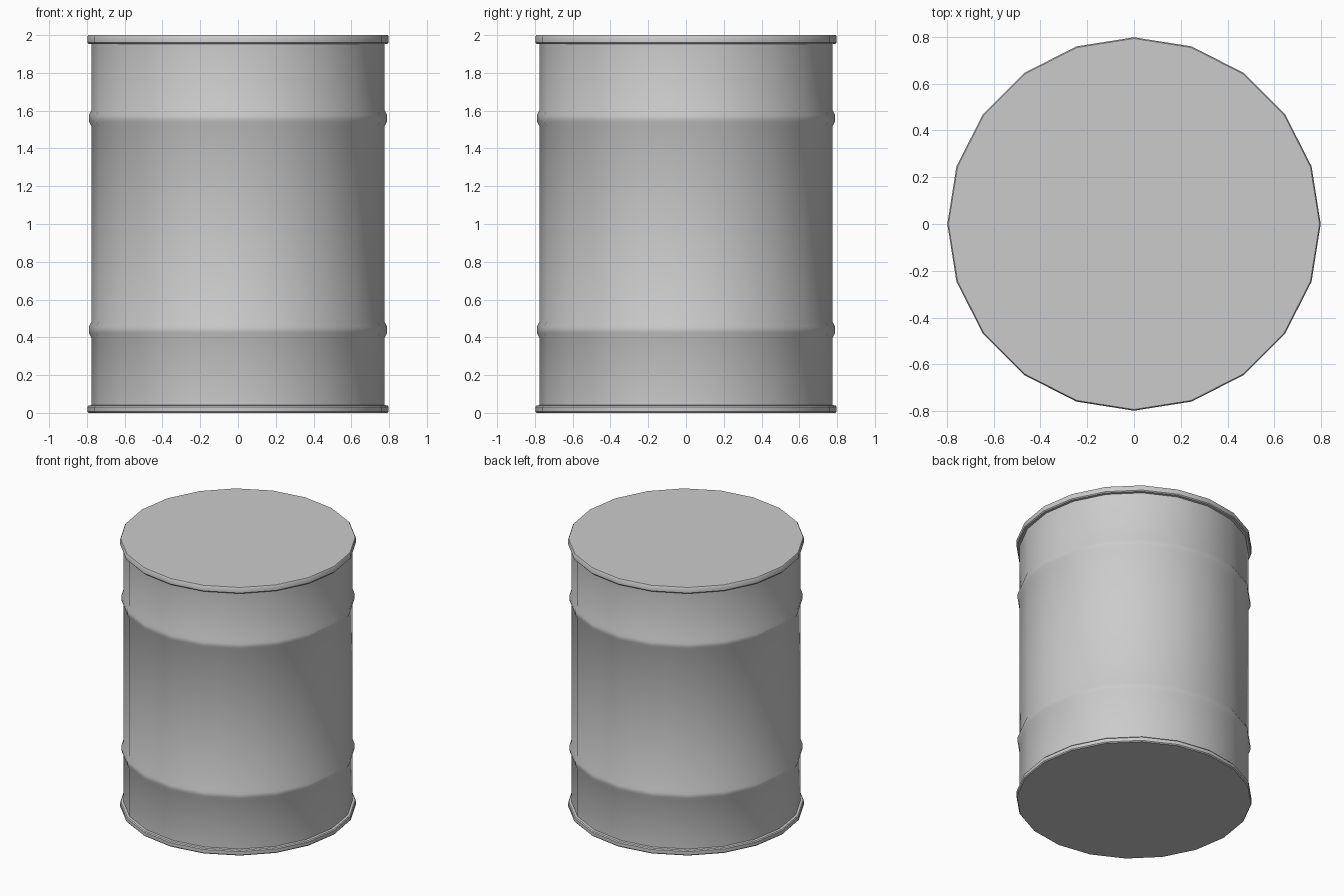
import bpy, bmesh
from math import cos, sin, pi, radians

if "Cube" in bpy.data.objects:
    bpy.data.objects.remove(bpy.data.objects["Cube"])

SIDES = 20


def lathe(name, profile):
    """Revolve an (r, z) profile around z and cap both ends."""
    bm = bmesh.new()
    rings = [[bm.verts.new((r * cos(2 * pi * i / SIDES), r * sin(2 * pi * i / SIDES), z))
              for i in range(SIDES)] for r, z in profile]
    for a, b in zip(rings, rings[1:]):
        for i in range(SIDES):
            j = (i + 1) % SIDES
            bm.faces.new((a[i], a[j], b[j], b[i]))
    bm.faces.new(rings[0][::-1])
    bm.faces.new(rings[-1])
    mesh = bpy.data.meshes.new(name)
    bm.to_mesh(mesh)
    bm.free()
    obj = bpy.data.objects.new(name, mesh)
    bpy.context.collection.objects.link(obj)
    bpy.ops.object.select_all(action='DESELECT')
    obj.select_set(True)
    bpy.context.view_layer.objects.active = obj
    bpy.ops.object.shade_smooth_by_angle(angle=radians(40))
    return obj


def hoop(z):
    """Rolled reinforcing bulge centred at height z."""
    return [(0.775, z - 0.045), (0.789, z - 0.016), (0.789, z + 0.016), (0.775, z + 0.045)]


# Drum: bottom rim, wall with two rolled hoops, top rim, flat ends
profile = [(0.792, 0.0), (0.798, 0.007), (0.798, 0.032), (0.792, 0.039), (0.775, 0.041)]
profile += hoop(0.44) + hoop(1.56)
profile += [(0.775, 1.952), (0.792, 1.954), (0.798, 1.961), (0.798, 1.993), (0.793, 2.0)]
lathe("drum", profile)
